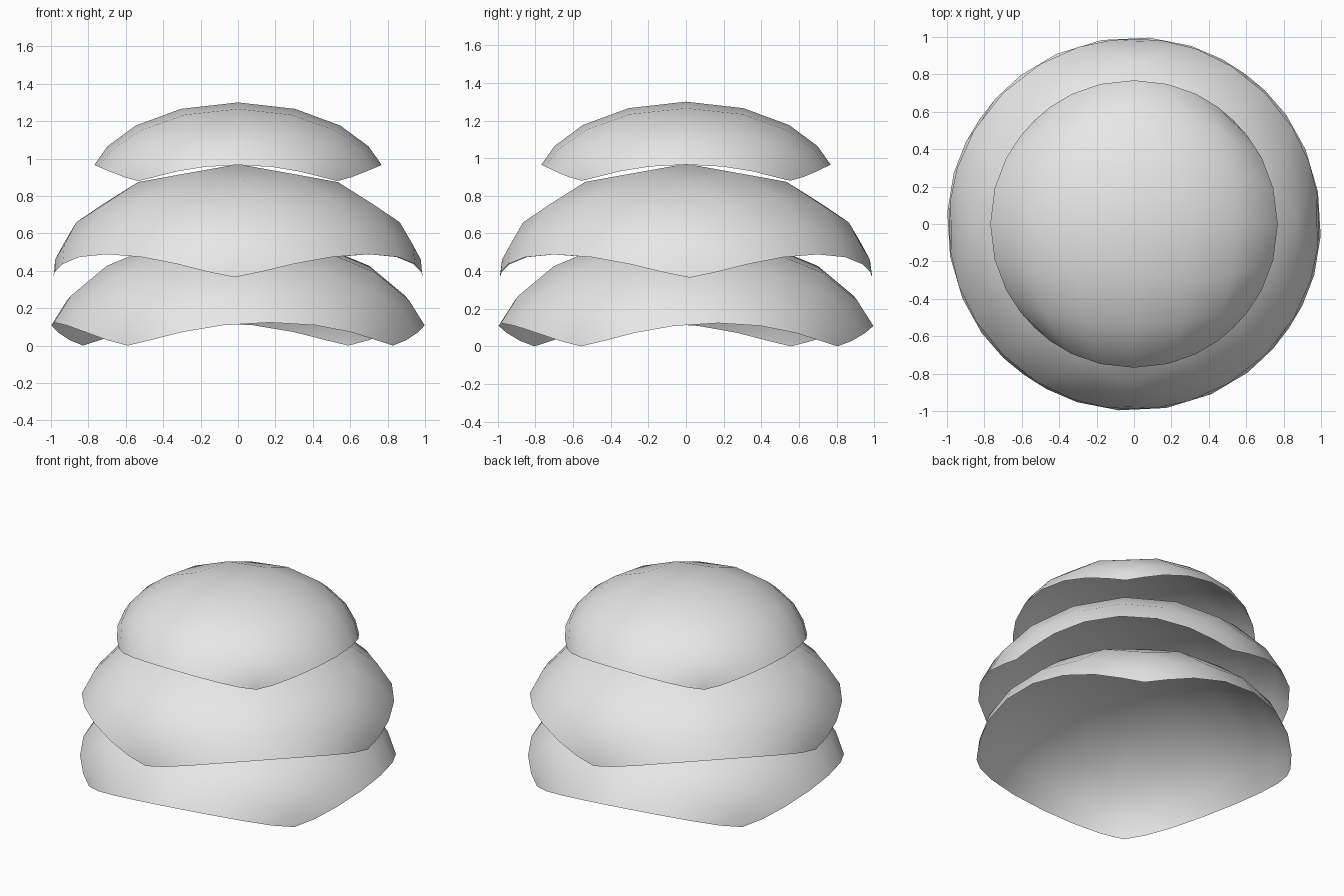
import bpy
import bmesh
from math import sin, cos, atan2, hypot, pi, sqrt, radians

if "Cube" in bpy.data.objects:
    bpy.data.objects.remove(bpy.data.objects["Cube"], do_unlink=True)

grey = bpy.data.materials.new("light grey")
grey.use_nodes = True
colour = (0.8, 0.8, 0.8, 1)
grey.diffuse_color = colour
grey.node_tree.nodes["Principled BSDF"].inputs["Base Color"].default_value = colour

SEGMENTS = 8
BEND = 1.48


def drape(u, v):
    """Wrap a point of a square sheet over a unit dome, corners on its rim."""
    rho = hypot(u, v)
    phi = pi / 2 * sin(BEND * rho / sqrt(2)) / sin(BEND)
    theta = atan2(v, u * 1.04)
    r = sin(phi) * (1 + 0.022 * (rho * cos(2 * theta)) ** 2)
    return r * cos(theta), r * sin(theta), cos(phi)


def canopy(name, radius, height, base, turn):
    """Thin open dome draped from a square grid."""
    bm = bmesh.new()
    bmesh.ops.create_grid(bm, x_segments=SEGMENTS, y_segments=SEGMENTS, size=1)
    for vert in bm.verts:
        x, y, z = drape(vert.co.x, vert.co.y)
        vert.co = (x * radius, y * radius, z * height)
    mesh = bpy.data.meshes.new(name)
    bm.to_mesh(mesh)
    bm.free()
    mesh.materials.append(grey)
    mesh.shade_smooth()
    obj = bpy.data.objects.new(name, mesh)
    obj.location.z = base
    obj.rotation_euler.z = radians(turn)
    bpy.context.collection.objects.link(obj)


# Three stacked domes, each turned against the one below
canopy("lower_canopy", 0.998, 0.605, 0.0, 9.9)
canopy("middle_canopy", 0.99, 0.605, 0.365, 45)
canopy("upper_canopy", 0.768, 0.42, 0.88, 90)
